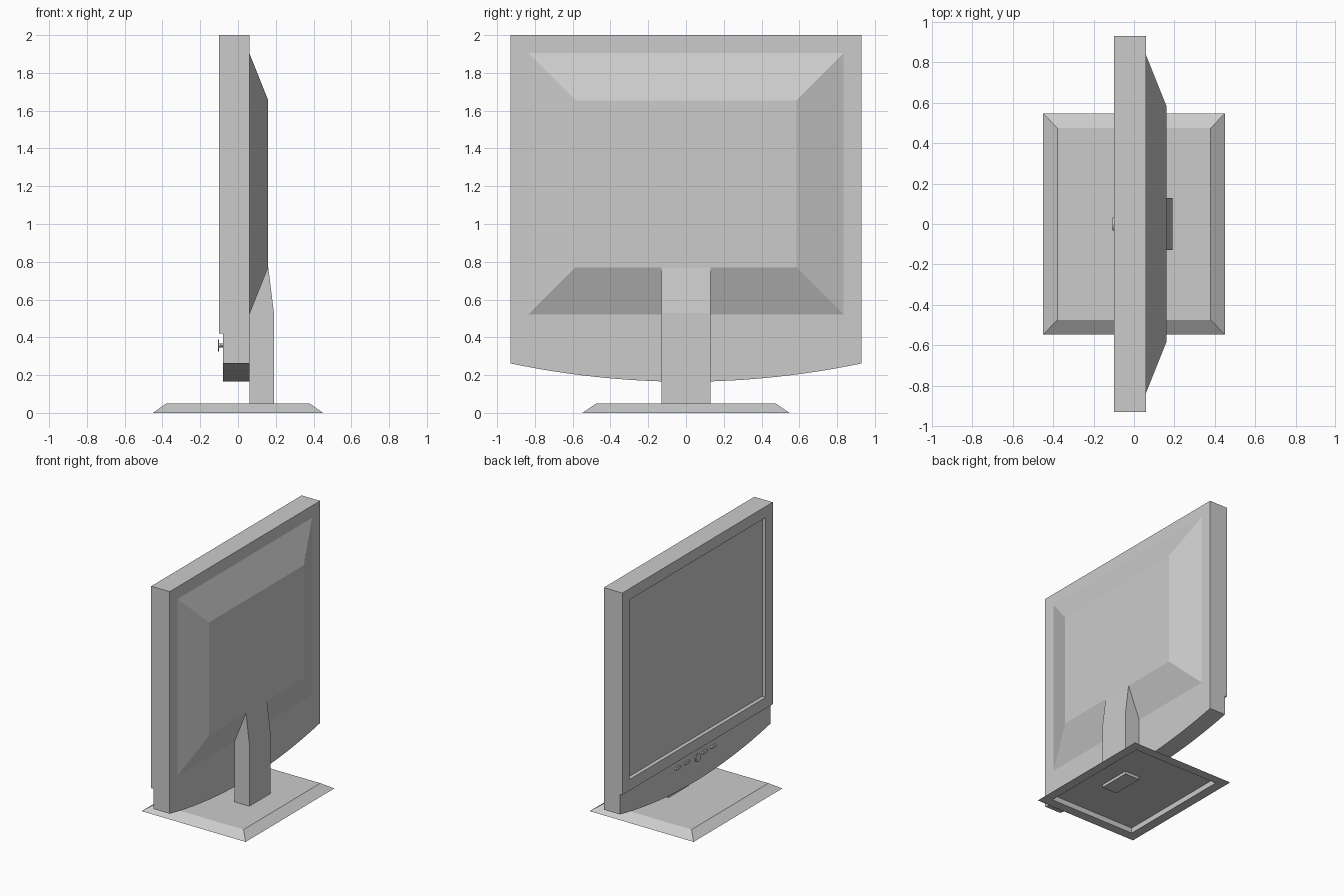
import bpy
import bmesh
from mathutils import Vector

cube = bpy.data.objects.get("Cube")
if cube:
    bpy.data.objects.remove(cube, do_unlink=True)

# Single grey plastic
grey = bpy.data.materials.new("grey plastic")
grey.use_nodes = True
colour = (0.6, 0.6, 0.6, 1)
grey.diffuse_color = colour
grey.node_tree.nodes["Principled BSDF"].inputs["Base Color"].default_value = colour


def finish(name, bm):
    bmesh.ops.recalc_face_normals(bm, faces=bm.faces)
    mesh = bpy.data.meshes.new(name)
    bm.to_mesh(mesh)
    bm.free()
    mesh.materials.append(grey)
    obj = bpy.data.objects.new(name, mesh)
    bpy.context.collection.objects.link(obj)
    return obj


def prism(points, offset):
    """Solid made by sweeping a closed outline along an offset."""
    bm = bmesh.new()
    face = bm.faces.new([bm.verts.new(p) for p in points])
    swept = bmesh.ops.extrude_face_region(bm, geom=[face], use_keep_orig=True)
    verts = [v for v in swept["geom"] if isinstance(v, bmesh.types.BMVert)]
    bmesh.ops.translate(bm, verts=verts, vec=offset)
    bmesh.ops.recalc_face_normals(bm, faces=bm.faces)
    return bm


def push(bm, face, offset):
    """Extrude one face and return the moved cap."""
    cap = bmesh.ops.extrude_discrete_faces(bm, faces=[face])["faces"][0]
    bmesh.ops.translate(bm, verts=cap.verts, vec=offset)
    return cap


def rect(hx, hy, z):
    return [(-hx, -hy, z), (hx, -hy, z), (hx, hy, z), (-hx, hy, z)]


# Display housing: flat top and sides, gently bowed lower edge
half, steps = 0.93, 24
outline = [(-0.08, half, 2), (-0.08, -half, 2)]
for i in range(steps + 1):
    t = 2 * i / steps - 1
    outline.append((-0.08, half * t, 0.165 + 0.097 * t * t))
bm = prism(outline, (0.14, 0, 0))
bmesh.ops.bisect_plane(bm, geom=bm.verts[:] + bm.edges[:] + bm.faces[:],
                       plane_co=(0, 0, 0.42), plane_no=(0, 0, 1))
bmesh.ops.recalc_face_normals(bm, faces=bm.faces)
front = next(f for f in bm.faces
             if f.normal.x < -0.9 and f.calc_center_median().z > 1)
# Raised bezel with a recessed screen
bezel = push(bm, front, (-0.02, 0, 0))
bmesh.ops.inset_region(bm, faces=[bezel], thickness=0.087, use_even_offset=True)
push(bm, bezel, (0.03, 0, 0))
finish("display_housing", bm)

# Tapered rear cover
bm = bmesh.new()
rings = []
for x, hy, low, high in ((0.06, 0.835, 0.52, 1.905), (0.16, 0.585, 0.77, 1.655)):
    rings.append([bm.verts.new((x, y, z)) for y, z in
                  ((-hy, low), (hy, low), (hy, high), (-hy, high))])
for i in range(4):
    j = (i + 1) % 4
    bm.faces.new((rings[0][i], rings[0][j], rings[1][j], rings[1][i]))
for ring in rings:
    bm.faces.new(ring)
finish("rear_cover", bm)

# Stand neck rising along the rear cover to a point
profile = [(0.06, 0.02), (0.19, 0.02), (0.19, 0.53), (0.16, 0.77), (0.06, 0.52)]
finish("stand_neck", prism([(x, -0.13, z) for x, z in profile], (0, 0.26, 0)))

# Base plate: sloped edges and a hollow underside
bm = bmesh.new()
loops = [[bm.verts.new(p) for p in rect(*size)] for size in
         ((0.38, 0.475, 0.05), (0.45, 0.548, 0), (0.375, 0.473, 0), (0.375, 0.473, 0.042))]
for a, b in zip(loops, loops[1:]):
    for i in range(4):
        j = (i + 1) % 4
        bm.faces.new((a[i], a[j], b[j], b[i]))
bm.faces.new(loops[0])
bm.faces.new(loops[-1])
finish("base_plate", bm)

# Small control buttons on the chin
for n, y in enumerate((-0.22, -0.11, 0.11, 0.22)):
    corners = [(-0.08, y + a, 0.357 + b) for a, b in
               ((-0.035, 0), (-0.025, -0.01), (0.025, -0.01),
                (0.035, 0), (0.025, 0.01), (-0.025, 0.01))]
    finish(f"control_button_{n + 1}", prism(corners, (-0.012, 0, 0)))

# Round power button on a short stem
for name, radius, x, depth in (("power_button", 0.032, -0.1, 0.007),
                               ("power_button_stem", 0.01, -0.08, 0.021)):
    bm = bmesh.new()
    circle = bmesh.ops.create_circle(bm, radius=radius, segments=16)["verts"]
    points = [Vector((x, v.co.x, 0.357 + v.co.y)) for v in circle]
    bm.free()
    finish(name, prism(points, (-depth, 0, 0)))
